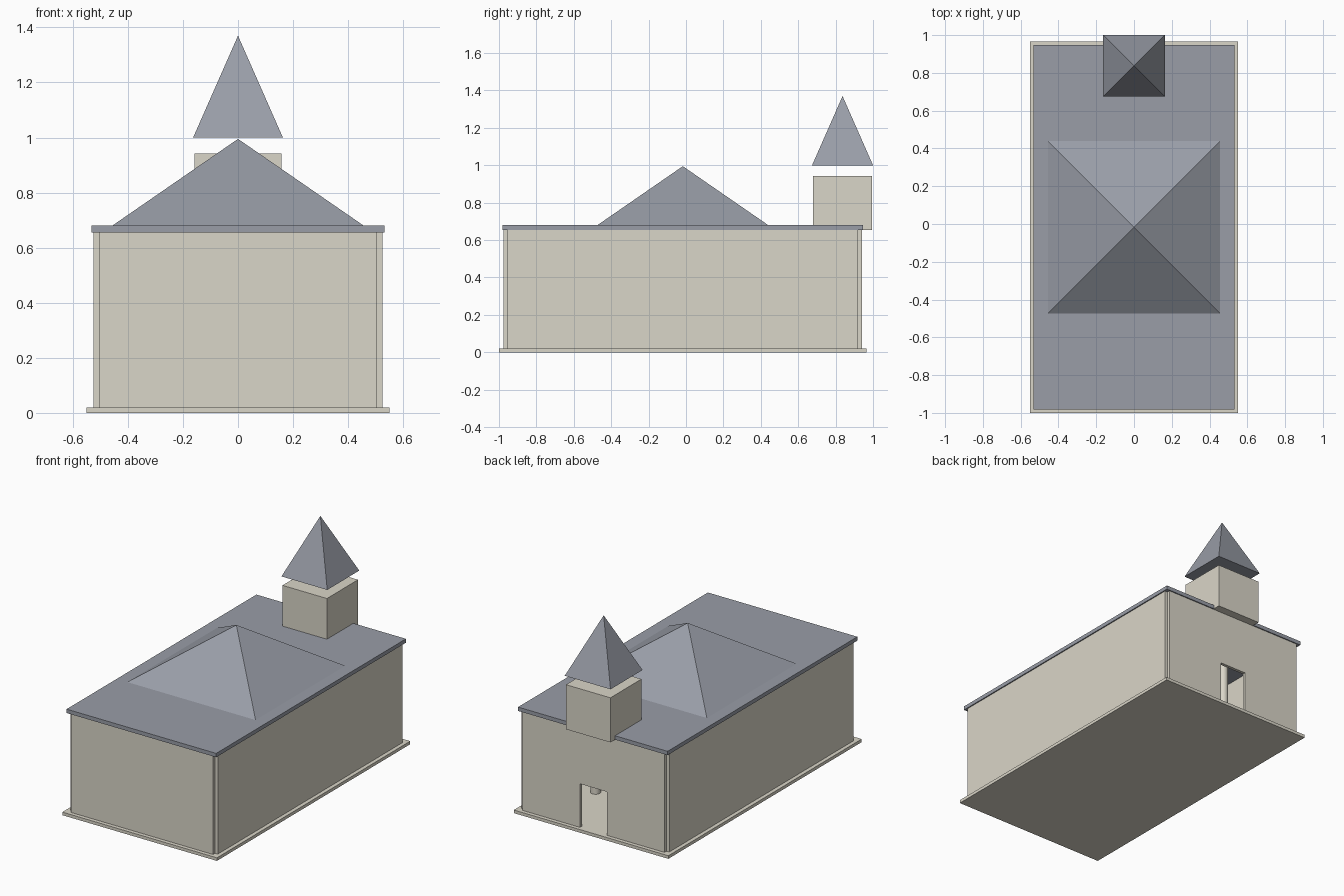
import bpy
import math

default = bpy.data.objects.get("Cube")
if default:
    bpy.data.objects.remove(default, do_unlink=True)


def material(name, colour):
    mat = bpy.data.materials.new(name)
    mat.use_nodes = True
    mat.diffuse_color = (*colour, 1)
    mat.node_tree.nodes["Principled BSDF"].inputs["Base Color"].default_value = (*colour, 1)
    return mat


STONE = material("pale stone", (0.70, 0.67, 0.58))
SLATE = material("blue grey slate", (0.32, 0.34, 0.39))


def finish(name, mat):
    obj = bpy.context.object
    obj.name = name
    obj.data.materials.append(mat)
    return obj


def box(name, x, y, z, mat=STONE):
    """Box spanning the (low, high) pairs x, y and z."""
    spans = (x, y, z)
    bpy.ops.mesh.primitive_cube_add(size=1, location=[(a + b) / 2 for a, b in spans])
    obj = finish(name, mat)
    obj.scale = [b - a for a, b in spans]
    bpy.ops.object.transform_apply(location=False, rotation=False, scale=True)
    return obj


def pyramid(name, half, y, low, high):
    """Square pyramid with sides parallel to the axes."""
    bpy.ops.mesh.primitive_cone_add(
        vertices=4, radius1=half * math.sqrt(2), radius2=0, depth=high - low,
        location=(0, y, (low + high) / 2), rotation=(0, 0, math.pi / 4))
    return finish(name, SLATE)


FRONT, BACK = -0.975, 0.94      # outer wall faces
SIDE, THICK = 0.525, 0.02
FLOOR, EAVES = 0.02, 0.655
DOOR, DOOR_TOP = 0.096, 0.30
INNER = SIDE - THICK
HEIGHT = (FLOOR, EAVES)

# Base slab and walls, leaving small notches at the corners
box("base_slab", (-0.55, 0.55), (-1, 0.965), (0, FLOOR))
box("front_wall", (-INNER, INNER), (FRONT, FRONT + THICK), HEIGHT)
for side, s in (("left", 1), ("right", -1)):
    box(side + "_wall", sorted((s * INNER, s * SIDE)), (FRONT + THICK, BACK - THICK), HEIGHT)
    box("back_wall_" + side, sorted((s * DOOR, s * INNER)), (BACK - THICK, BACK), HEIGHT)

# Wall over the doorway
box("door_lintel", (-DOOR, DOOR), (BACK - THICK, BACK), (DOOR_TOP, EAVES))

# Interior columns
for side, x in (("left", 0.3), ("right", -0.3)):
    for i in range(3):
        bpy.ops.mesh.primitive_cylinder_add(
            vertices=24, radius=0.03, depth=EAVES - FLOOR,
            location=(x, 0.49 - 0.5 * i, (FLOOR + EAVES) / 2))
        finish(f"{side}_column_{i + 1}", STONE)
        bpy.ops.object.shade_smooth_by_angle()

# Flat roof and its central pyramid
box("roof_slab", (-0.532, 0.532), (-0.982, 0.947), (EAVES, 0.68), SLATE)
pyramid("roof_pyramid", 0.458, -0.017, 0.679, 0.995)

# Tower over the door, with the spire raised above it
box("tower", (-0.158, 0.158), (0.678, 0.994), (EAVES, 0.942))
pyramid("tower_spire", 0.163, 0.837, 1.0, 1.37)
